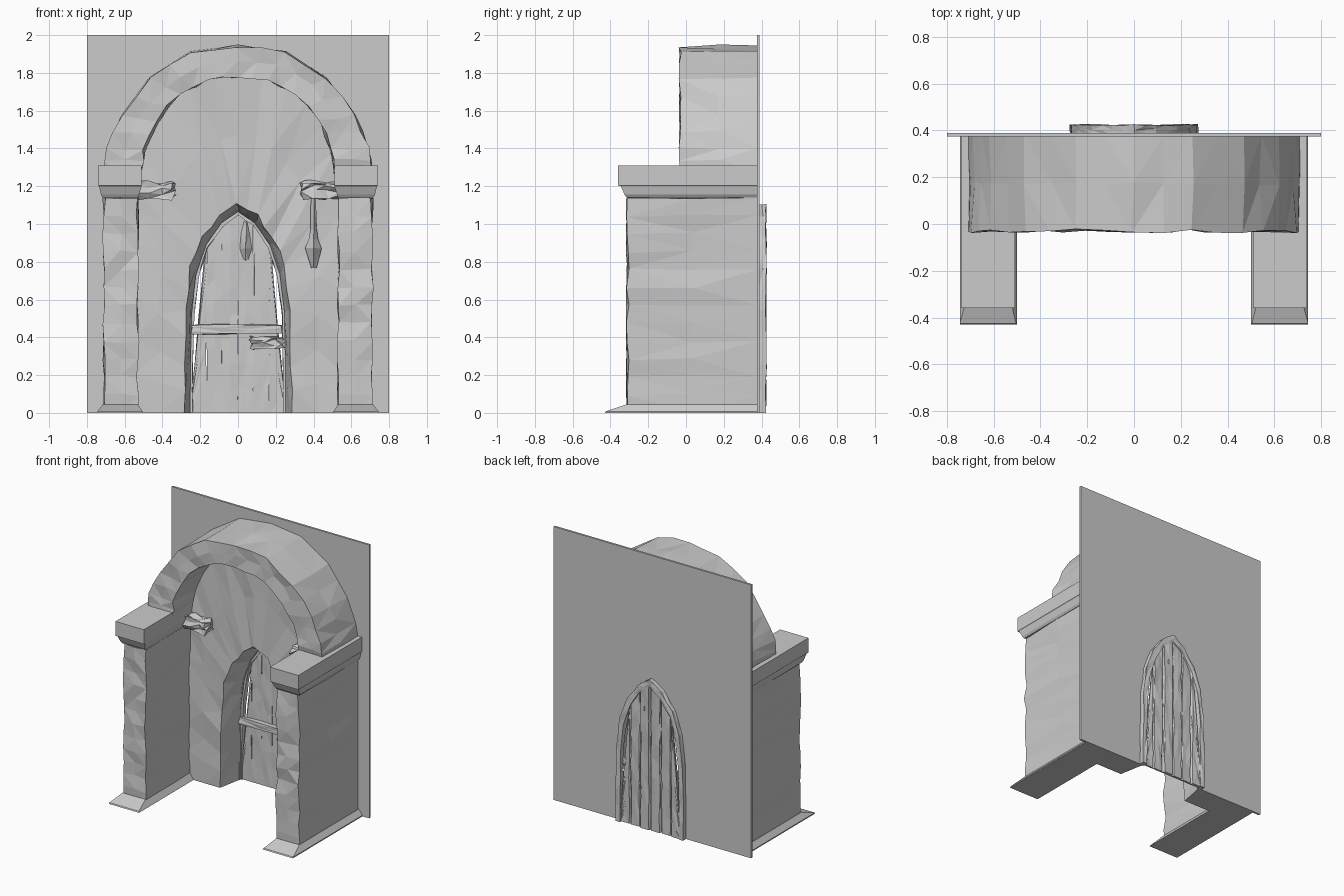
import bpy, bmesh, random
from mathutils import Vector

if "Cube" in bpy.data.objects:
    bpy.data.objects.remove(bpy.data.objects["Cube"])

random.seed(7)


def loft(name, sections, cuts=0, rough=0.0, y_max=9.0):
    """Skin closed cross-sections, cap the ends, then chip the surface."""
    bm = bmesh.new()
    rows = [[bm.verts.new(p) for p in s] for s in sections]
    n = len(rows[0])
    for a, b in zip(rows, rows[1:]):
        for i in range(n):
            j = (i + 1) % n
            bm.faces.new((a[i], a[j], b[j], b[i]))
    bm.faces.new(rows[0])
    bm.faces.new(rows[-1])
    if cuts:
        bmesh.ops.subdivide_edges(bm, edges=bm.edges[:], cuts=cuts, use_grid_fill=True)
    bmesh.ops.recalc_face_normals(bm, faces=bm.faces[:])
    if rough:
        for v in bm.verts:
            if v.co.y < y_max and v.co.z > 0.005:
                v.co += Vector([random.uniform(-rough, rough) for _ in range(3)])
        bmesh.ops.triangulate(bm, faces=bm.faces[:])
    me = bpy.data.meshes.new(name)
    bm.to_mesh(me)
    bm.free()
    ob = bpy.data.objects.new(name, me)
    bpy.context.collection.objects.link(ob)
    return ob


def full(half):
    """Mirror a right-hand outline that ends on x = 0."""
    return half + [(-x, z) for x, z in reversed(half[:-1])]


def ring(name, inner, outer, y0, y1, k=(1, 1), **kw):
    """Arched band between two outlines; k shrinks the rear opening."""
    secs = []
    for (ix, iz), (ox, oz) in zip(full(inner), full(outer)):
        secs.append([(ox, y0, oz), (ix, y0, iz),
                     (ix * k[0], y1, iz * k[1]), (ox, y1, oz)])
    return loft(name, secs, **kw)


def box(name, x0, x1, y0, y1, z0, z1, **kw):
    return loft(name, [[(x0, y0, z), (x1, y0, z), (x1, y1, z), (x0, y1, z)]
                       for z in (z0, z1)], **kw)


def tower(name, side, levels, **kw):
    """Stack of rectangles (z, x inner, x outer, y front) running back to the panel."""
    return loft(name, [[(side * a, y, z), (side * b, y, z), (side * b, 0.38, z),
                        (side * a, 0.38, z)] for z, a, b, y in levels], **kw)


# Outlines
door_edge = [(.285, 0), (.285, .25), (.278, .55), (.25, .77), (.19, .93), (.1, 1.05), (0, 1.115)]
door_in = [(x * .88, z * .955) for x, z in door_edge]
panel_edge = [(.8, 0), (.8, .4), (.8, .9), (.8, 1.4), (.8, 2), (.4, 2), (0, 2)]
niche_edge = [(.56, 0), (.56, .4), (.56, .9), (.56, 1.25), (.47, 1.53), (.27, 1.76), (0, 1.83)]
arch_out = [(.715, 1.27), (.69, 1.4), (.62, 1.57), (.47, 1.775), (.25, 1.915), (0, 1.945)]
arch_in = [(.515, 1.27), (.5, 1.4), (.43, 1.55), (.31, 1.69), (.16, 1.765), (0, 1.78)]

# Rear panel, recessed wall with pointed doorway, and round arch
ring("back_panel", door_in, panel_edge, .375, .39)
ring("niche_wall", door_edge, niche_edge, .2, .385, k=(.88, .955), cuts=1, rough=.01, y_max=.34)
ring("round_arch", arch_in, arch_out, -.03, .38, k=(.98, .995), cuts=1, rough=.01, y_max=.34)

# Pillars with splayed feet and capitals
for s, side in ((1, "right"), (-1, "left")):
    tower(side + "_foot", s, [(0, .5, .745, -.43), (.008, .505, .745, -.425),
                              (.045, .53, .715, -.315)])
    tower(side + "_pillar", s, [(i * .19, .53, .71, -.31) for i in range(7)],
          cuts=1, rough=.009, y_max=.34)
    tower(side + "_capital", s, [(1.14, .53, .715, -.315), (1.155, .525, .725, -.325),
                                 (1.2, .51, .735, -.345), (1.205, .51, .74, -.36),
                                 (1.31, .51, .74, -.36)])
    # Broken ledge stones on the niche wall
    xs = sorted((s * .34, s * .54))
    box(side + "_ledge", *xs, .12, .22, 1.14, 1.22, cuts=2, rough=.017)


# Hanging lantern below the right ledge
def spindle(name, x, y, levels, rough):
    loft(name, [[(x - r, y, z), (x, y - r, z), (x + r, y, z), (x, y + r, z)]
                for z, r in levels], rough=rough)


spindle("lantern", .4, .17, [(.77, .012), (.87, .045), (.92, .025), (.97, .02), (1.16, .012)], .004)


# Plank door filling the doorway
def door_top(x):
    pts = sorted(door_in)
    for (x0, z0), (x1, z1) in zip(pts, pts[1:]):
        if x0 <= abs(x) <= x1 and x1 > x0:
            return z0 + (z1 - z0) * (abs(x) - x0) / (x1 - x0)
    return .6


planks = 6
w = .5 / planks
for i in range(planks):
    x0, x1 = -.25 + i * w, -.25 + (i + 1) * w
    za, zb = door_top(x0), door_top(x1)
    yb = .413 + random.uniform(-.006, .006)
    loft("door_plank", [[(x0, .395, za * t), (x1, .395, zb * t), (x1 - .008, yb, zb * t),
                         (x0 + .008, yb, za * t)] for t in (0, .25, .5, .75, 1)],
         cuts=1, rough=.004)

# Door surround on the rear, cross bar, latch and chip on the front
rim_in = [(x * .84, z * .94) for x, z in door_edge]
rim_out = [(x * .96, z * .99) for x, z in door_edge]
ring("rear_door_rim", rim_in, rim_out, .385, .424, cuts=1, rough=.004)
box("door_cross_bar", -.245, .23, .36, .4, .42, .465, cuts=2, rough=.006)
box("door_latch", .07, .24, .36, .4, .345, .395, cuts=2, rough=.014)
spindle("door_chip", .04, .39, [(.81, .01), (.87, .03), (.95, .02), (1.02, .006)], .005)
